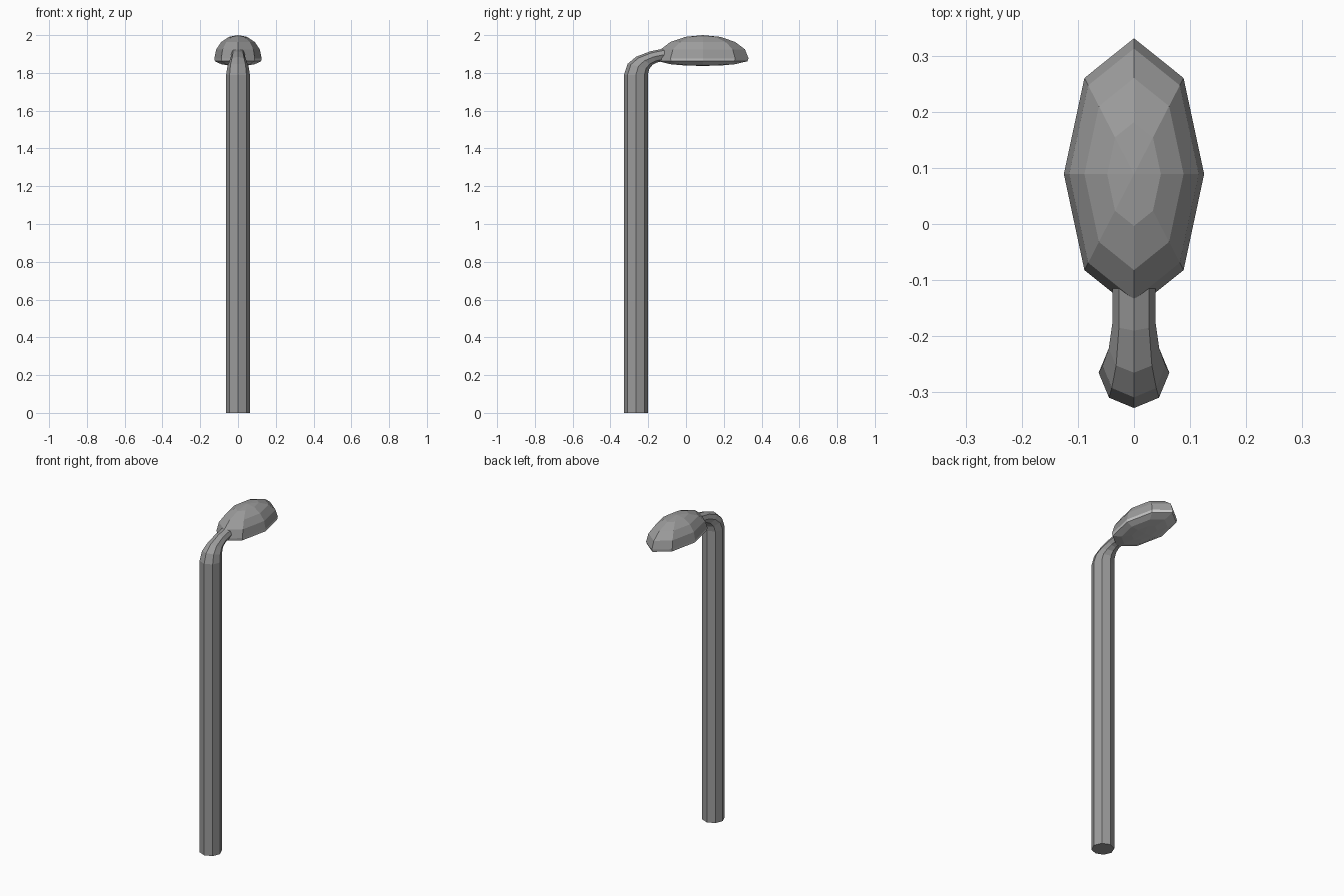
import bpy, bmesh
from math import sin, cos, pi

if "Cube" in bpy.data.objects:
    bpy.data.objects.remove(bpy.data.objects["Cube"])

SIDES = 8
dark = bpy.data.materials.new("dark_grey")
dark.diffuse_color = (0.33, 0.33, 0.33, 1)
dark.use_nodes = True
dark.node_tree.nodes["Principled BSDF"].inputs["Base Color"].default_value = dark.diffuse_color
pale = bpy.data.materials.new("pale_grey")
pale.diffuse_color = (0.85, 0.85, 0.85, 1)
pale.use_nodes = True
pale.node_tree.nodes["Principled BSDF"].inputs["Base Color"].default_value = pale.diffuse_color


def loft(name, rings, material, cap_start=True, apex=None):
    """Skin 8-point rings; end in an apex point or a flat cap."""
    bm = bmesh.new()
    loops = [[bm.verts.new(p) for p in ring] for ring in rings]
    for a, b in zip(loops, loops[1:]):
        for i in range(SIDES):
            j = (i + 1) % SIDES
            bm.faces.new((a[i], a[j], b[j], b[i]))
    if cap_start:
        bm.faces.new(loops[0][::-1])
    last = loops[-1]
    if apex:
        tip = bm.verts.new(apex)
        for i in range(SIDES):
            bm.faces.new((last[i], last[(i + 1) % SIDES], tip))
    elif cap_start:
        bm.faces.new(last)
    bmesh.ops.recalc_face_normals(bm, faces=bm.faces)
    mesh = bpy.data.meshes.new(name)
    bm.to_mesh(mesh)
    bm.free()
    mesh.materials.append(material)
    obj = bpy.data.objects.new(name, mesh)
    bpy.context.collection.objects.link(obj)
    return obj


def tube_ring(outer, inner, half_width):
    """Octagon spanning outer to inner (y, z) points of the bend."""
    cy, cz = (outer[0] + inner[0]) / 2, (outer[1] + inner[1]) / 2
    dy, dz = (outer[0] - inner[0]) / 2, (outer[1] - inner[1]) / 2
    angles = [2 * pi * i / SIDES for i in range(SIDES)]
    return [(half_width * cos(a), cy + dy * sin(a), cz + dz * sin(a))
            for a in angles]


def bend_ring(outer, inner, half_width):
    """Bend section whose depth follows its own tilted plane."""
    return tube_ring(outer, inner, half_width)


def head_ring(scale, z):
    return [(0.125 * scale * cos(2 * pi * i / SIDES),
             0.089 + 0.242 * scale * sin(2 * pi * i / SIDES), z)
            for i in range(SIDES)]


# Pole with bent, tapering neck
neck = [((-0.328, 0), (-0.202, 0), 0.063),
        ((-0.328, 1.79), (-0.202, 1.79), 0.063),
        ((-0.309, 1.848), (-0.195, 1.82), 0.056),
        ((-0.265, 1.885), (-0.178, 1.842), 0.045),
        ((-0.19, 1.914), (-0.155, 1.855), 0.038),
        ((-0.11, 1.93), (-0.11, 1.865), 0.038),
        ((-0.06, 1.93), (-0.06, 1.87), 0.03)]
loft("lamp_pole", [tube_ring(*n) for n in neck], dark)

# Faceted dome over the lamp
dome = [head_ring(cos(k * pi / 8), 1.877 + 0.123 * sin(k * pi / 8))
        for k in range(4)]
loft("lamp_dome", dome, dark, cap_start=False, apex=(0, 0.089, 2.0))

# Pale shallow lens under the dome
lens = [head_ring(s, z) for s, z in
        ((1.0, 1.877), (0.98, 1.862), (0.71, 1.846), (0.38, 1.839))]
loft("lamp_lens", lens, pale, cap_start=False, apex=(0, 0.089, 1.837))
for face in bpy.data.objects["lamp_lens"].data.polygons:
    if face.normal.z > 0:
        face.flip()
